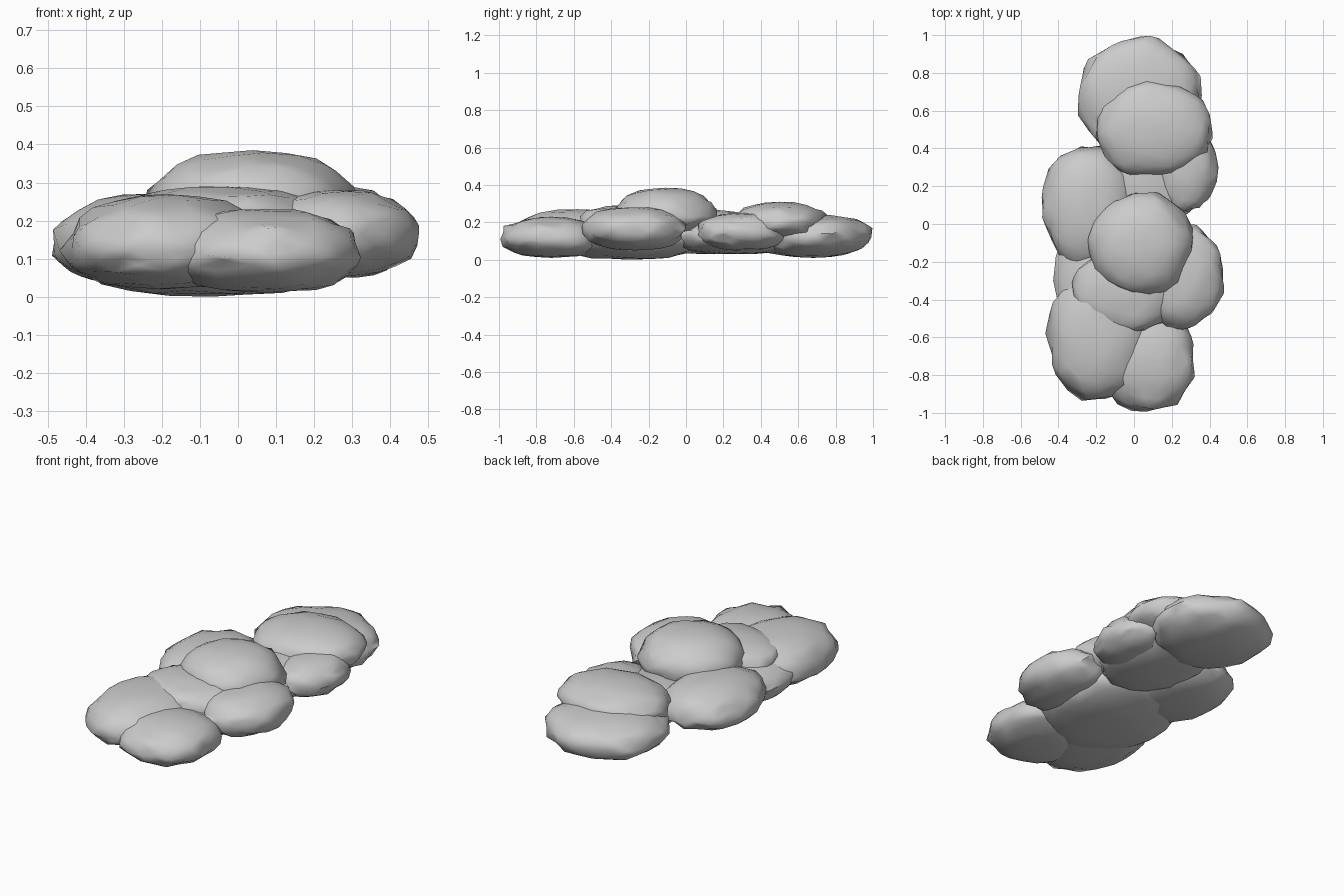
import bpy, bmesh, math, random
from mathutils import Vector

cube = bpy.data.objects.get("Cube")
if cube:
    bpy.data.objects.remove(cube, do_unlink=True)

random.seed(7)

mat = bpy.data.materials.new("cloud grey")
mat.use_nodes = True
GREY = (0.6, 0.6, 0.6, 1)
mat.diffuse_color = GREY
mat.node_tree.nodes["Principled BSDF"].inputs["Base Color"].default_value = GREY


def puff(name, x, y, rx, ry, low, rim, high):
    """Lumpy dome with a ragged rim and a shallow underside."""
    bm = bmesh.new()
    bmesh.ops.create_icosphere(bm, subdivisions=3, radius=1)
    for v in bm.verts:
        d = v.co.copy()
        flat = math.hypot(d.x, d.y)
        # Square the dome off a little, and jitter mostly near the rim
        swell = flat ** -0.18 if flat > 0.3 else 1.24
        ragged = 1 + random.uniform(-0.07, 0.05) * flat ** 3
        lift = (high - rim) if d.z > 0 else (rim - low)
        wobble = random.uniform(-0.012, 0.012) * flat
        v.co = Vector((x + d.x * swell * ragged * rx,
                       y + d.y * swell * ragged * ry,
                       rim + d.z * lift + wobble))
        v.co.z = max(v.co.z, 0)
    mesh = bpy.data.meshes.new(name)
    bm.to_mesh(mesh)
    bm.free()
    mesh.materials.append(mat)
    obj = bpy.data.objects.new(name, mesh)
    bpy.context.collection.objects.link(obj)
    bpy.ops.object.select_all(action="DESELECT")
    obj.select_set(True)
    bpy.context.view_layer.objects.active = obj
    bpy.ops.object.shade_smooth_by_angle(angle=math.radians(60))


# Lower layer
puff("back_puff", 0.03, 0.68, 0.33, 0.32, 0.01, 0.13, 0.24)
puff("right_middle_puff", -0.24, 0.09, 0.25, 0.33, 0.03, 0.13, 0.27)
puff("left_middle_puff", 0.27, 0.30, 0.17, 0.24, 0.05, 0.15, 0.25)
puff("left_front_puff", 0.26, -0.28, 0.22, 0.28, 0.05, 0.17, 0.28)
puff("right_front_puff", -0.19, -0.58, 0.27, 0.36, 0.02, 0.12, 0.27)
puff("front_puff", 0.07, -0.72, 0.26, 0.28, 0.01, 0.11, 0.23)
puff("belly_puff", -0.07, -0.30, 0.36, 0.42, 0.0, 0.12, 0.22)
puff("waist_puff", 0.08, 0.28, 0.26, 0.35, 0.03, 0.12, 0.22)
# Upper layer
puff("back_crown", 0.11, 0.50, 0.31, 0.26, 0.10, 0.20, 0.31)
puff("centre_crown", 0.04, -0.11, 0.28, 0.28, 0.13, 0.23, 0.385)
puff("front_crown", -0.05, -0.35, 0.28, 0.24, 0.10, 0.19, 0.29)
